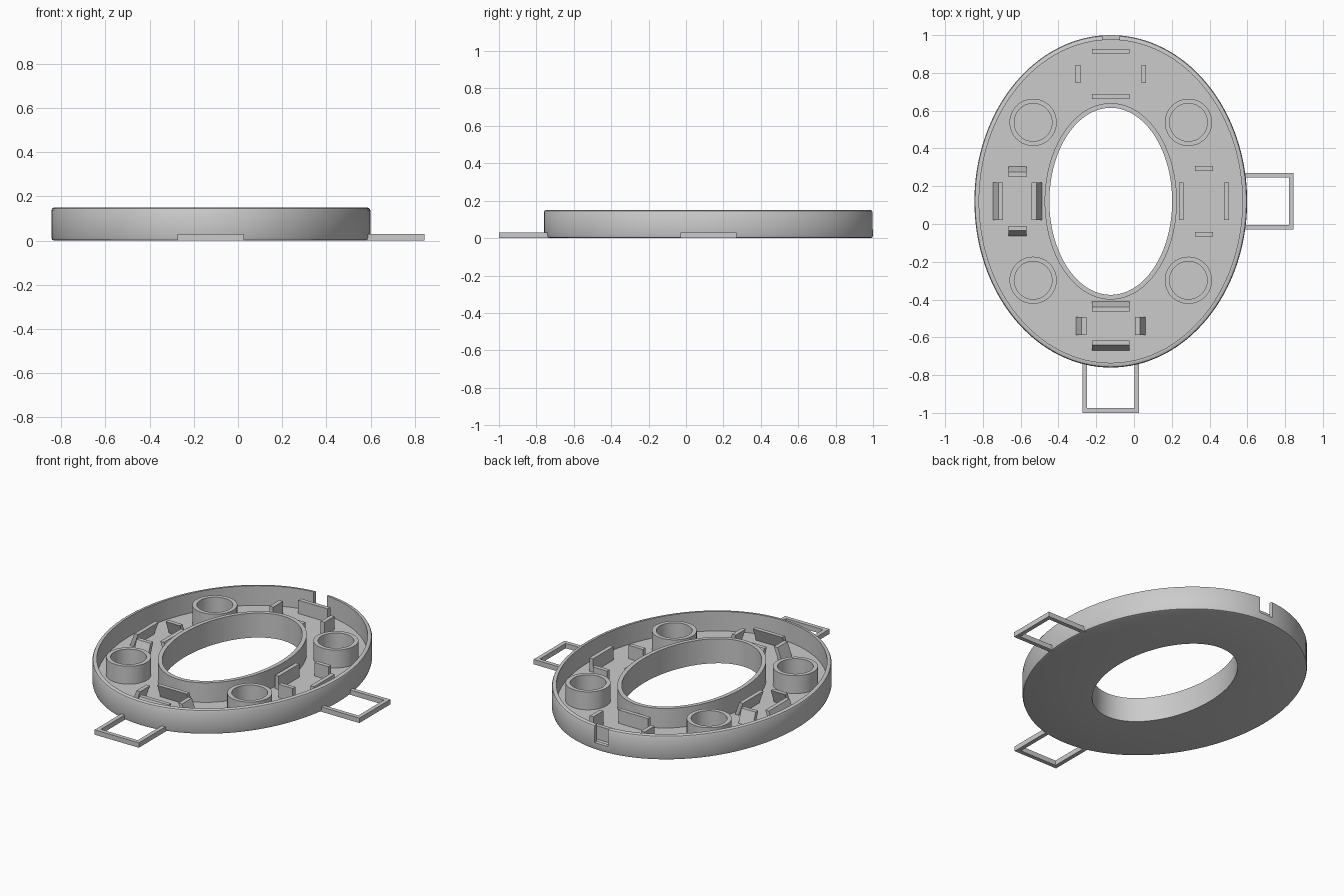
import bpy, bmesh, math
from mathutils import Vector

if "Cube" in bpy.data.objects:
    bpy.data.objects.remove(bpy.data.objects["Cube"], do_unlink=True)

grey = bpy.data.materials.new("plain grey")
grey.use_nodes = True
grey.diffuse_color = (0.6, 0.6, 0.6, 1)
grey.node_tree.nodes["Principled BSDF"].inputs["Base Color"].default_value = (0.6, 0.6, 0.6, 1)

CX, CY = -0.123, 0.12      # centre of the oval tray
TOP, FLOOR, WALL = 0.15, 0.03, 0.025
OUTER, INNER = (0.722, 0.88), (0.325, 0.495)


def finish(bm, name, smooth=False):
    bmesh.ops.recalc_face_normals(bm, faces=bm.faces)
    mesh = bpy.data.meshes.new(name)
    bm.to_mesh(mesh)
    bm.free()
    mesh.materials.append(grey)
    obj = bpy.data.objects.new(name, mesh)
    bpy.context.collection.objects.link(obj)
    if smooth:
        shade(obj)
    return obj


def activate(obj):
    bpy.ops.object.select_all(action='DESELECT')
    obj.select_set(True)
    bpy.context.view_layer.objects.active = obj


def shade(obj):
    activate(obj)
    bpy.ops.object.shade_smooth_by_angle(angle=math.radians(30))


def oval_loft(name, centre, rings, sides):
    """Closed ring solid: each ring is (radii, offset, height)."""
    bm = bmesh.new()
    loops = []
    for (rx, ry), off, z in rings:
        loops.append([bm.verts.new((centre[0] + (rx + off) * math.cos(a),
                                    centre[1] + (ry + off) * math.sin(a), z))
                      for a in (math.tau * i / sides for i in range(sides))])
    for k, low in enumerate(loops):
        high = loops[(k + 1) % len(loops)]
        for i in range(sides):
            j = (i + 1) % sides
            bm.faces.new((low[i], low[j], high[j], high[i]))
    return finish(bm, name, True)


def box(name, lo, hi, lean=(0, 0)):
    """Box between two corners; its top is shifted by lean."""
    bm = bmesh.new()
    bmesh.ops.create_cube(bm, size=1)
    lo, hi = Vector(lo), Vector(hi)
    for v in bm.verts:
        top = v.co.z > 0
        v.co = Vector([hi[i] if v.co[i] > 0 else lo[i] for i in range(3)])
        if top:
            v.co += Vector((*lean, 0))
    return finish(bm, name)


# Oval tray with rounded outer edges and a raised wall around the hole
tray = oval_loft("oval_tray", (CX, CY), [
    (OUTER, -0.015, 0), (OUTER, -0.004, 0.004), (OUTER, 0, 0.015),
    (OUTER, 0, TOP - 0.012), (OUTER, -0.004, TOP - 0.004), (OUTER, -0.012, TOP),
    (OUTER, -WALL, TOP), (OUTER, -WALL, FLOOR),
    (INNER, WALL, FLOOR), (INNER, WALL, TOP), (INNER, 0, TOP), (INNER, 0, 0)], 128)

# Notch through the back wall
cutter = box("notch_cutter", (CX - 0.045, 0.94, 0.045), (CX + 0.045, 1.1, 0.3))
cutter.hide_render = True
cut = tray.modifiers.new("notch", 'BOOLEAN')
cut.operation, cut.object, cut.solver = 'DIFFERENCE', cutter, 'EXACT'
activate(tray)
bpy.ops.object.modifier_move_to_index(modifier="notch", index=0)
bpy.ops.object.modifier_apply(modifier="notch")
bpy.data.objects.remove(cutter, do_unlink=True)
shade(tray)

# Four round sockets
for sx, side in ((-1, "right"), (1, "left")):
    for sy, end in ((-1, "front"), (1, "back")):
        r_out, r_in = (0.125, 0.125), (0.1, 0.1)
        oval_loft(f"{end}_{side}_socket", (CX + sx * 0.411, CY + sy * 0.418),
                  [(r_out, 0, FLOOR - 0.01), (r_out, 0, 0.14),
                   (r_in, 0, 0.14), (r_in, 0, FLOOR - 0.01)], 48)


# Holder groups: two long and two short plates around a centre
def holder(name, centre, long_axis, lean):
    for is_long, dist, half in ((True, 0.12, 0.1), (False, 0.174, 0.048)):
        axis = long_axis if is_long else 1 - long_axis
        for s in (-1, 1):
            mid, ext, shift = list(centre), [0.0125, 0.0125], [0, 0]
            mid[1 - axis] += s * dist
            ext[axis] = half
            shift[1 - axis] = -s * lean
            box(f"{name}_{'long' if is_long else 'short'}_plate",
                (mid[0] - ext[0], mid[1] - ext[1], FLOOR - 0.005),
                (mid[0] + ext[0], mid[1] + ext[1], 0.112), shift)


holder("back_holder", (CX, CY + 0.675), 0, 0)
holder("left_holder", (CX + 0.493, CY), 1, 0)
holder("front_holder", (CX, CY - 0.66), 0, 0.032)
holder("right_holder", (CX - 0.494, CY), 1, 0.032)


# Flat U-shaped loops on the front and left sides
def loop(name, place):
    w, b, reach, root = 0.15, WALL, 0.26, -0.02
    outline = [(-w, root), (-w, reach), (w, reach), (w, root),
               (w - b, root), (w - b, reach - b), (b - w, reach - b), (b - w, root)]
    bm = bmesh.new()
    face = bm.faces.new([bm.verts.new((*place(u, v), 0)) for u, v in outline])
    up = bmesh.ops.extrude_face_region(bm, geom=[face])["geom"]
    bmesh.ops.translate(bm, vec=(0, 0, 0.03),
                        verts=[g for g in up if isinstance(g, bmesh.types.BMVert)])
    finish(bm, name)


loop("front_loop", lambda u, v: (CX + u, -0.74 - v))
loop("left_loop", lambda u, v: (0.585 + v, CY + u))
